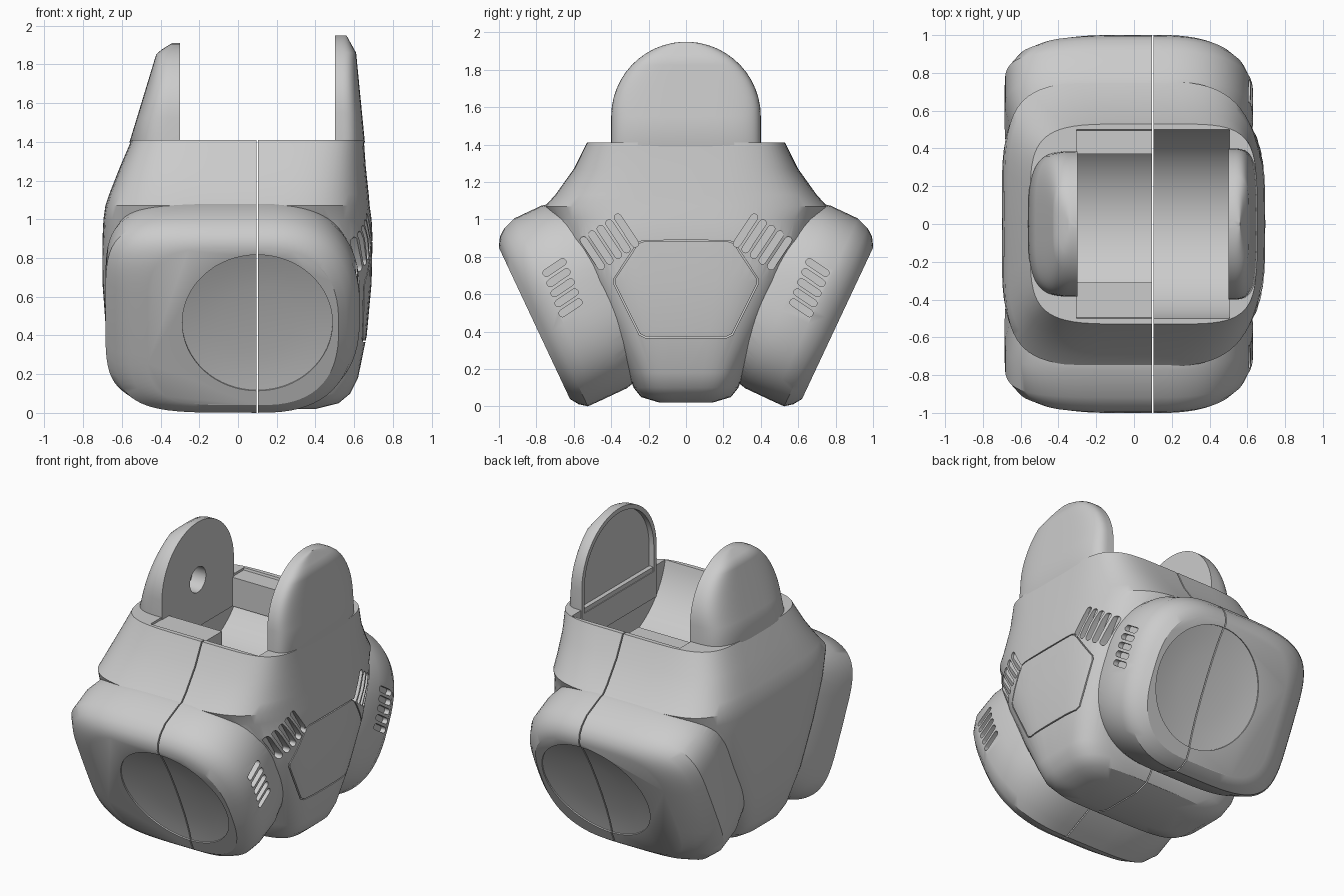
import bpy, bmesh, math
from math import sin, cos, pi
from mathutils import Vector

if "Cube" in bpy.data.objects:
    bpy.data.objects.remove(bpy.data.objects["Cube"])

grey = bpy.data.materials.new("plain_grey")
grey.use_nodes = True
grey.diffuse_color = (0.6, 0.6, 0.6, 1)
grey.node_tree.nodes["Principled BSDF"].inputs["Base Color"].default_value = (0.6, 0.6, 0.6, 1)


def finish(name, bm):
    bmesh.ops.recalc_face_normals(bm, faces=bm.faces)
    mesh = bpy.data.meshes.new(name)
    bm.to_mesh(mesh)
    bm.free()
    mesh.materials.append(grey)
    ob = bpy.data.objects.new(name, mesh)
    bpy.context.collection.objects.link(ob)
    return ob


def add_loft(bm, rings, closed=False):
    rows = [[bm.verts.new(p) for p in r] for r in rings]
    n = len(rows[0])
    for a, b in zip(rows, rows[1:] + (rows[:1] if closed else [])):
        for i in range(n):
            j = (i + 1) % n
            bm.faces.new((a[i], a[j], b[j], b[i]))
    if not closed:
        bm.faces.new(rows[0][::-1])
        bm.faces.new(rows[-1])


def loft(name, rings):
    bm = bmesh.new()
    add_loft(bm, rings)
    return finish(name, bm)


def oval(cx, right, left, half, n_right, n_left, count=72):
    """Squared oval whose right and left halves differ."""
    pts = []
    for i in range(count):
        c, s = cos(2 * pi * i / count), sin(2 * pi * i / count)
        a, n = (right, n_right) if c > 0 else (left, n_left)
        pts.append((cx + a * math.copysign(abs(c) ** (2 / n), c),
                    half * math.copysign(abs(s) ** (2 / n), s)))
    return pts


def activate(ob):
    bpy.ops.object.select_all(action='DESELECT')
    bpy.context.view_layer.objects.active = ob
    ob.select_set(True)


def area(mesh):
    return sum(p.area for p in mesh.polygons)


def combine(ob, other, operation='DIFFERENCE'):
    """Boolean that keeps the first solver giving a sound result."""
    activate(ob)
    before = ob.data.copy()
    for solver in ('EXACT', 'MANIFOLD', 'FLOAT'):
        m = ob.modifiers.new("cut", 'BOOLEAN')
        m.object, m.operation, m.solver = other, operation, solver
        bpy.ops.object.modifier_apply(modifier=m.name)
        if area(ob.data) > .75 * area(before):
            break
        ob.data = before.copy()
    bpy.data.objects.remove(other)


def smooth(ob, angle=32):
    activate(ob)
    bpy.ops.object.shade_smooth_by_angle(angle=math.radians(angle))


def box(name, x, y, z):
    return loft(name, [[(x[i], y[j], h) for i, j in ((0, 0), (1, 0), (1, 1), (0, 1))] for h in z])


def rod(name, x0, x1, z, radius, count=64):
    return loft(name, [[(x, radius * cos(2 * pi * i / count), z + radius * sin(2 * pi * i / count))
                        for i in range(count)] for x in (x0, x1)])


# Central casing: height, right x, left x, half depth, squareness of right half
levels = [(.02, .40, -.35, .14, 4), (.05, .52, -.50, .24, 4), (.10, .58, -.58, .28, 4),
          (.18, .62, -.63, .31, 4), (.40, .665, -.68, .42, 4), (.67, .69, -.70, .56, 4),
          (.90, .695, -.70, .68, 3.6), (1.00, .69, -.695, .72, 3.2), (1.07, .68, -.685, .755, 3.2),
          (1.13, .675, -.665, .70, 3.4), (1.27, .66, -.61, .60, 4), (1.41, .65, -.55, .53, 5)]
casing = loft("casing", [[(x, y, z) for x, y in oval(.1, r - .1, .1 - l, h, n, 5)]
                         for z, r, l, h, n in levels])

# Tilted drums at front and back: depth, right, left, half height, upward shift
steps = [(0, .42, .57, .448, -.022), (-.03, .46, .66, .495, -.02), (-.07, .50, .735, .526, -.02),
         (-.14, .53, .785, .539, -.008), (-.30, .53, .785, .539, -.008), (-.70, .45, .70, .45, 0)]


def drum_point(side, x, v, d):
    return Vector((x, side * (.82 + .425 * v + .905 * d), .465 + .905 * v - .425 * d))


for side in (-1, 1):
    drum = loft("drum", [[drum_point(side, x, v + up, d) for x, v in oval(.1, r, l, h, 2.6, 4.6)]
                         for d, r, l, h, up in steps])
    combine(casing, drum, 'UNION')

# Very shallow dished socket in each drum
dish = [(.1, 1), (-.008, 1), (-.02, .8), (-.03, .5), (-.034, .15)]
for side in (-1, 1):
    combine(casing, loft("socket_cutter", [[drum_point(side, x, v, d) for x, v in
                                            oval(.1, .388 * f, .388 * f, .388 * f, 2, 2, 64)]
                                           for d, f in dish]))

# Rounded trough between the ears
combine(casing, rod("trough_cutter", -.305, .505, 1.52, .512))
bpy.context.view_layer.update()


def on_side(y, z):
    """Point on the +x surface of the casing."""
    hit, loc, _, _ = casing.ray_cast(Vector((3, y, z)), Vector((-1, 0, 0)))
    return loc if hit else Vector((.65, y, z))


# Vent slots: centre, slot direction, stacking direction, length, pitch
vents = [((.41, .88), (-.55, -.83), (-.83, .55), .21, .055),
         ((.66, .635), (.83, -.56), (-.37, -.93), .13, .058)]
cutters = []
for centre, along, stack, length, pitch in vents:
    for side in (-1, 1):
        for k in range(-2, 3):
            cy = centre[0] + stack[0] * pitch * k
            cz = centre[1] + stack[1] * pitch * k
            depth = on_side(side * cy, cz).x
            ang = math.atan2(along[1], along[0])
            outline = []
            for i in range(16):
                t = ang - pi / 2 + (i if i < 8 else i - 1) * pi / 7
                end = length * (.4 if i < 8 else -.4)
                outline.append((side * (cy + end * along[0] + .019 * cos(t)),
                                cz + end * along[1] + .019 * sin(t)))
            cutters.append([[(x, y, z) for y, z in outline] for x in (depth - .035, depth + .08)])

# Six-sided panel groove
half = [(.25, .885), (.39, .67), (.24, .37)]
corners = half + [(-y, z) for y, z in half[::-1]]
frame = []
for (y0, z0), (y1, z1) in zip(corners, corners[1:] + corners[:1]):
    for k in range(12):
        f = .05 + .9 * k / 11
        p = on_side(y0 + (y1 - y0) * f, z0 + (z1 - z0) * f)
        out = Vector((0, p.y, p.z - .63)).normalized() * .004
        lift = Vector((.012, 0, 0))
        frame.append([p - out - lift, p + out - lift, p + out + lift, p - out + lift])
bm = bmesh.new()
add_loft(bm, frame, closed=True)
groove = finish("groove_cutter", bm)

bm = bmesh.new()
for rings in cutters:
    add_loft(bm, rings)
combine(casing, finish("slot_cutter", bm))
combine(casing, groove)

# Parting gap between the two halves
combine(casing, box("gap_cutter", (.096, .104), (-1.2, 1.2), (-.2, 1.6)))
smooth(casing)

# Ledges in the right half of the trough
for name, y in (("front_ledge", (-.515, -.31)), ("back_ledge", (.37, .515))):
    box(name, (-.31, .096), y, (1.2, 1.395))


# Ears: flat inside, rounded outside
def ear(name, inner, radius, mid, outer_low, outer_mid, outer_top, direction):
    def outer(z):
        if z < 1.86:
            return outer_low + (outer_mid - outer_low) * (z - 1.4) / .46
        return outer_mid + (outer_top - outer_mid) * (z - 1.86) / (mid + radius - 1.86)

    heights = [(1.2, radius, outer_low - .08 * direction), (1.4, radius, outer_low),
               (mid, radius, outer(mid))]
    for k in range(1, 13):
        a = k / 12.4 * pi / 2
        z = mid + radius * sin(a)
        heights.append((z, radius * cos(a), outer(z)))
    rings = []
    for z, w, o in heights:
        out = abs(o - inner)
        r, l = (out, 0) if direction > 0 else (0, out)
        rings.append([(x, y, z) for x, y in oval(inner, r, l, w, 4, 3.6, 64)])
    return loft(name, rings)


right_ear = ear("right_ear", -.30, .385, 1.525, -.56, -.42, -.34, -1)
combine(right_ear, rod("pin_hole_cutter", -.40, -.2, 1.52, .085, 32))
left_ear = ear("left_ear", .50, .40, 1.55, .655, .61, .56, 1)
arch = [(.37 * cos(pi * i / 32), 1.55 + .37 * sin(pi * i / 32)) for i in range(33)]
arch += [(-.37, 1.38), (.37, 1.38)]
combine(left_ear, loft("recess_cutter", [[(x, y, z) for y, z in arch] for x in (.4, .535)]))
for ob in (right_ear, left_ear):
    smooth(ob, 40)
